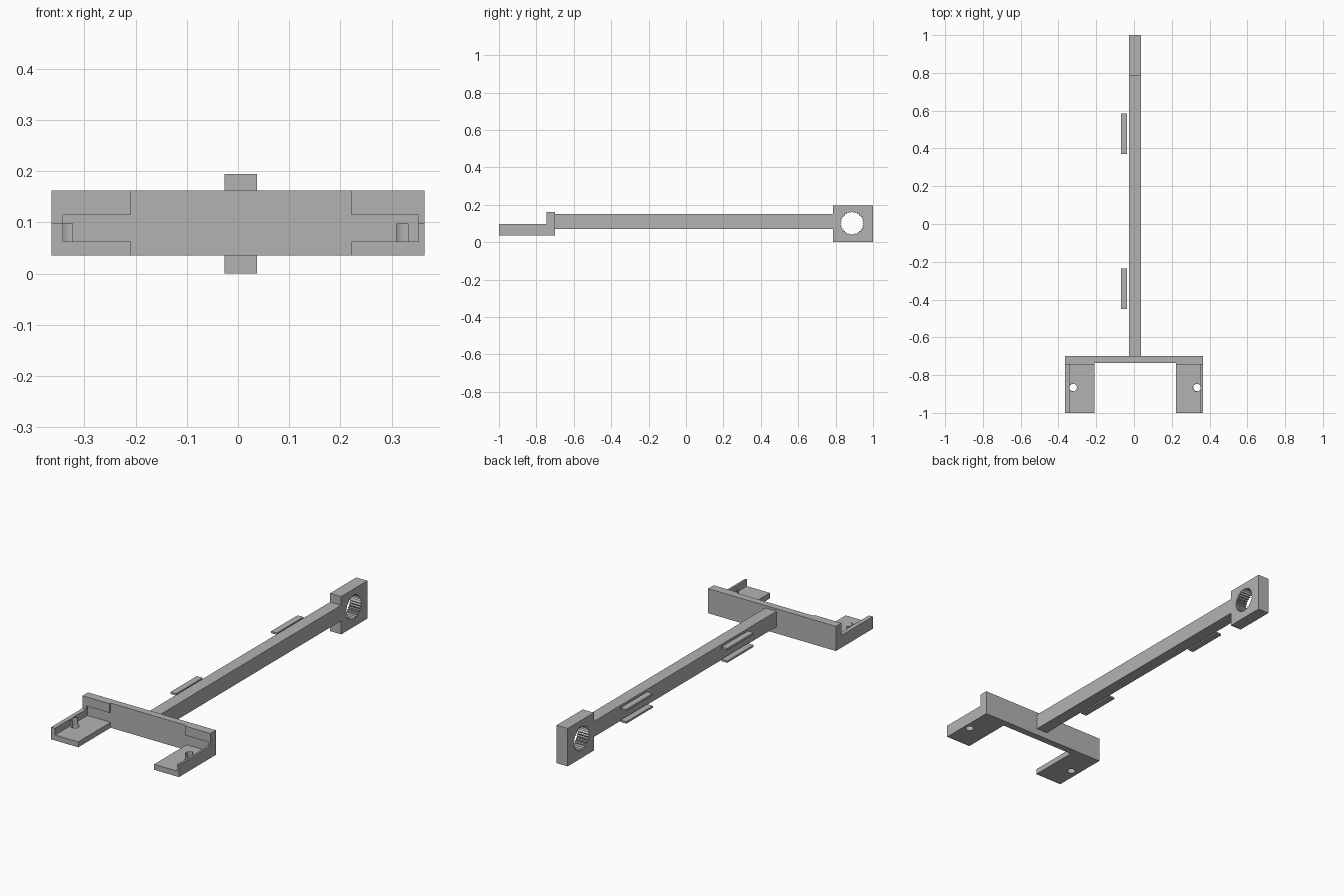
import bpy
import bmesh
from math import sin, cos, pi, radians
from mathutils import Vector

cube = bpy.data.objects.get("Cube")
if cube:
    bpy.data.objects.remove(cube, do_unlink=True)

grey = bpy.data.materials.new("plain_grey")
grey.use_nodes = True
colour = (0.45, 0.45, 0.45, 1)
grey.diffuse_color = colour
grey.node_tree.nodes["Principled BSDF"].inputs["Base Color"].default_value = colour


def finish(name, bm):
    bmesh.ops.recalc_face_normals(bm, faces=bm.faces)
    mesh = bpy.data.meshes.new(name)
    bm.to_mesh(mesh)
    bm.free()
    mesh.materials.append(grey)
    obj = bpy.data.objects.new(name, mesh)
    bpy.context.collection.objects.link(obj)
    return obj


def box(name, xs, ys, zs):
    bm = bmesh.new()
    bmesh.ops.create_cube(bm, size=1)
    for v in bm.verts:
        v.co = Vector([(r[0] + r[1]) / 2 + c * (r[1] - r[0])
                       for c, r in zip(v.co, (xs, ys, zs))])
    return finish(name, bm)


def prism(name, points, offset):
    bm = bmesh.new()
    face = bm.faces.new([bm.verts.new(p) for p in points])
    new = bmesh.ops.extrude_face_region(bm, geom=[face])["geom"]
    verts = [g for g in new if isinstance(g, bmesh.types.BMVert)]
    bmesh.ops.translate(bm, verts=verts, vec=offset)
    return finish(name, bm)


def cut(target, cutter):
    mod = target.modifiers.new("cut", "BOOLEAN")
    mod.operation = "DIFFERENCE"
    mod.solver = "EXACT"
    mod.object = cutter
    graph = bpy.context.evaluated_depsgraph_get()
    mesh = bpy.data.meshes.new_from_object(target.evaluated_get(graph))
    target.modifiers.clear()
    target.data = mesh
    bpy.data.objects.remove(cutter, do_unlink=True)


# Long arm and the end block with its toothed bore
ARM_X = (-0.026, 0.037)
box("arm", ARM_X, (-0.705, 0.79), (0.07, 0.15))
end_block = box("end_block", ARM_X, (0.787, 1), (0, 0.195))
TEETH = 30
star = []
for i in range(TEETH * 2):
    r = 0.064 if i % 2 else 0.056
    a = pi * i / TEETH
    star.append((-0.1, 0.888 + r * cos(a), 0.101 + r * sin(a)))
cut(end_block, prism("bore_cutter", star, (0.2, 0, 0)))

# Cross plate
box("cross_plate", (-0.364, 0.364), (-0.736, -0.7), (0.035, 0.162))

# Side brackets: (name, inner edge, wall inner face, outer edge, hole centre)
FRONT, LIP = -1, -0.745
PAD_Z, WALL_Z = 0.063, 0.098
for side, inner, wall, outer, hole in (
        ("right", -0.21, -0.342, -0.364, -0.322),
        ("left", 0.222, 0.353, 0.364, 0.333)):
    def span(a, b):
        return min(a, b), max(a, b)

    pad = box(side + "_pad", span(inner, outer), (FRONT, -0.73), (0.035, PAD_Z))
    circle = [(hole + 0.02 * cos(2 * pi * i / 24), -0.866 + 0.02 * sin(2 * pi * i / 24), 0)
              for i in range(24)]
    cut(pad, prism("hole_cutter", circle, (0, 0, 0.09)))
    box(side + "_wall", span(wall, outer), (FRONT, -0.73), (0.035, WALL_Z))
    box(side + "_lip", span(inner, outer), (LIP, -0.73), (0.115, 0.162))
    box(side + "_lip_end", span(wall, outer), (LIP, -0.73), (0.09, 0.12))

    # Half-round sleeve standing on the pad around the hole
    arc = []
    for r, angles in ((0.023, range(90, 271, 15)), (0.0195, range(270, 89, -15))):
        arc += [(hole + r * cos(radians(a)), -0.866 + r * sin(radians(a)), 0.06)
                for a in angles]
    prism(side + "_sleeve", arc, (0, 0, WALL_Z - 0.06))

# Paired guide strips beside the arm
for end, y in (("back", 0.37), ("front", -0.45)):
    for level, z in (("upper", 0.137), ("lower", 0.073)):
        box(f"{end}_{level}_strip", (-0.07, -0.037), (y, y + 0.215), (z, z + 0.01))
